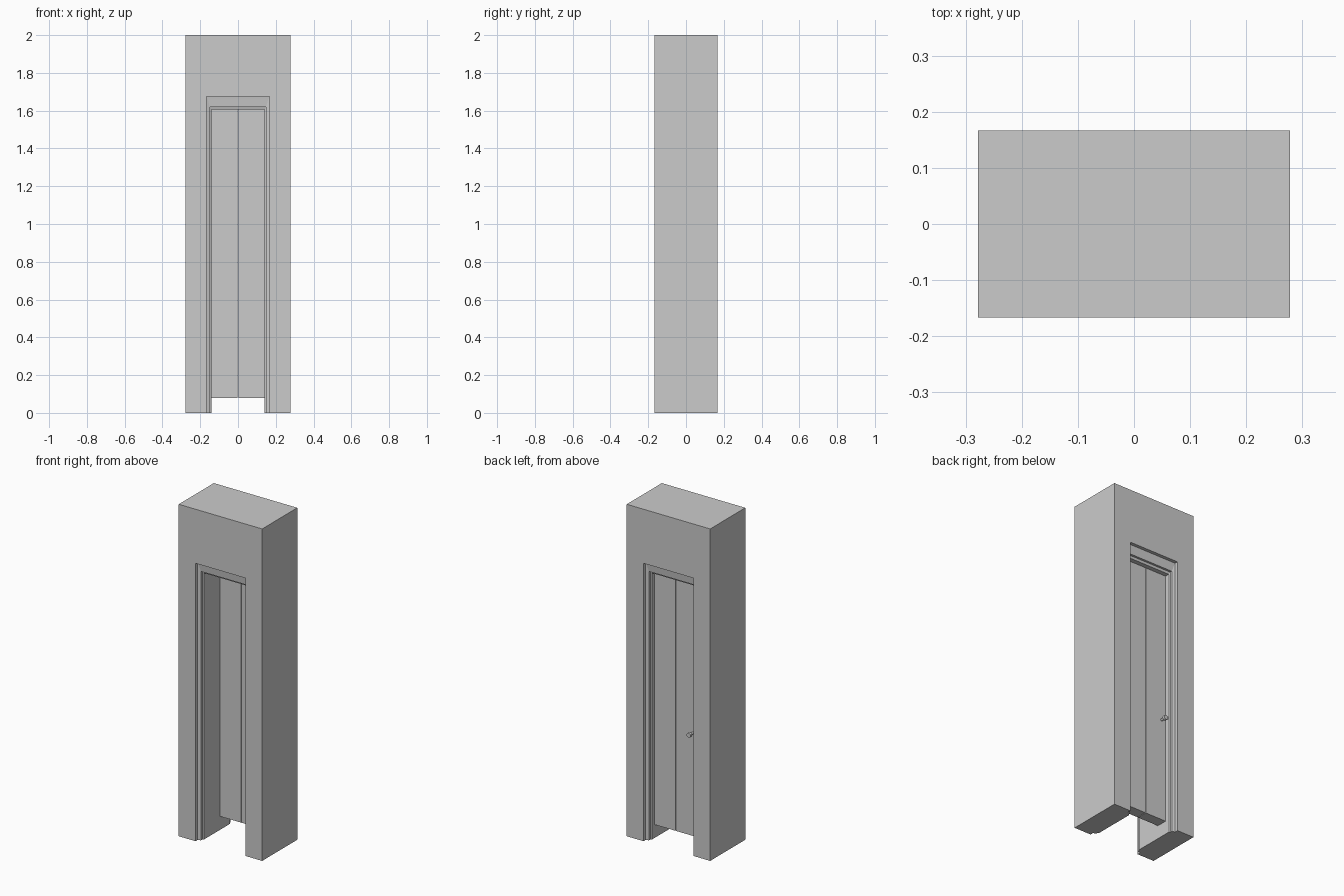
import bpy, bmesh, math

if "Cube" in bpy.data.objects:
    bpy.data.objects.remove(bpy.data.objects["Cube"])

HX, HY, HZ = 0.278, 0.167, 2.0      # wall half sizes and height
OX, OZ = 0.166, 1.674               # rough opening half width and height


def finish(name, bm):
    bmesh.ops.recalc_face_normals(bm, faces=bm.faces)
    me = bpy.data.meshes.new(name)
    bm.to_mesh(me)
    bm.free()
    ob = bpy.data.objects.new(name, me)
    bpy.context.collection.objects.link(ob)
    return ob


def box(name, x0, x1, y0, y1, z0, z1):
    bm = bmesh.new()
    bmesh.ops.create_cube(bm, size=1)
    for v in bm.verts:
        v.co = (x0 + (v.co.x + .5) * (x1 - x0),
                y0 + (v.co.y + .5) * (y1 - y0),
                z0 + (v.co.z + .5) * (z1 - z0))
    return finish(name, bm)


def portal(name, profile):
    """Sweep a closed (half width, height, y) profile up, over and down a doorway."""
    bm = bmesh.new()
    rings = []
    for sx, top in ((-1, 0), (-1, 1), (1, 1), (1, 0)):
        rings.append([bm.verts.new((sx * x, y, z * top)) for x, z, y in profile])
    n = len(profile)
    for a, b in zip(rings, rings[1:]):
        for i in range(n):
            j = (i + 1) % n
            bm.faces.new((a[i], a[j], b[j], b[i]))
    bm.faces.new(rings[0])
    bm.faces.new(rings[-1])
    return finish(name, bm)


# wall block with a doorway through it
portal("wall", [(HX, HZ, -HY), (HX, HZ, HY), (OX, OZ, HY), (OX, OZ, -HY)])

# stepped door frame, same mouldings on the front and back
half = [(OX, OZ, -0.147), (0.160, 1.658, -0.145), (0.148, 1.620, -0.141),
        (0.148, 1.620, -0.128), (0.141, 1.606, -0.124)]
portal("door_frame", half + [(x, z, -y) for x, z, y in reversed(half)])

# two door leaves with a thin gap between them
box("door_leaf_left", -0.141, -0.002, 0.032, 0.097, 0.08, 1.606)
box("door_leaf_right", 0.002, 0.141, 0.032, 0.097, 0.08, 1.606)


def cyl(name, radius, y0, y1):
    bpy.ops.mesh.primitive_cylinder_add(
        vertices=16, radius=radius, depth=y1 - y0,
        location=(-0.113, (y0 + y1) / 2, 0.70), rotation=(math.pi / 2, 0, 0))
    bpy.context.object.name = name
    bpy.ops.object.shade_smooth_by_angle()


# knob on the back of the door
cyl("knob_stem", 0.007, 0.095, 0.122)
cyl("knob_head", 0.014, 0.122, 0.136)
